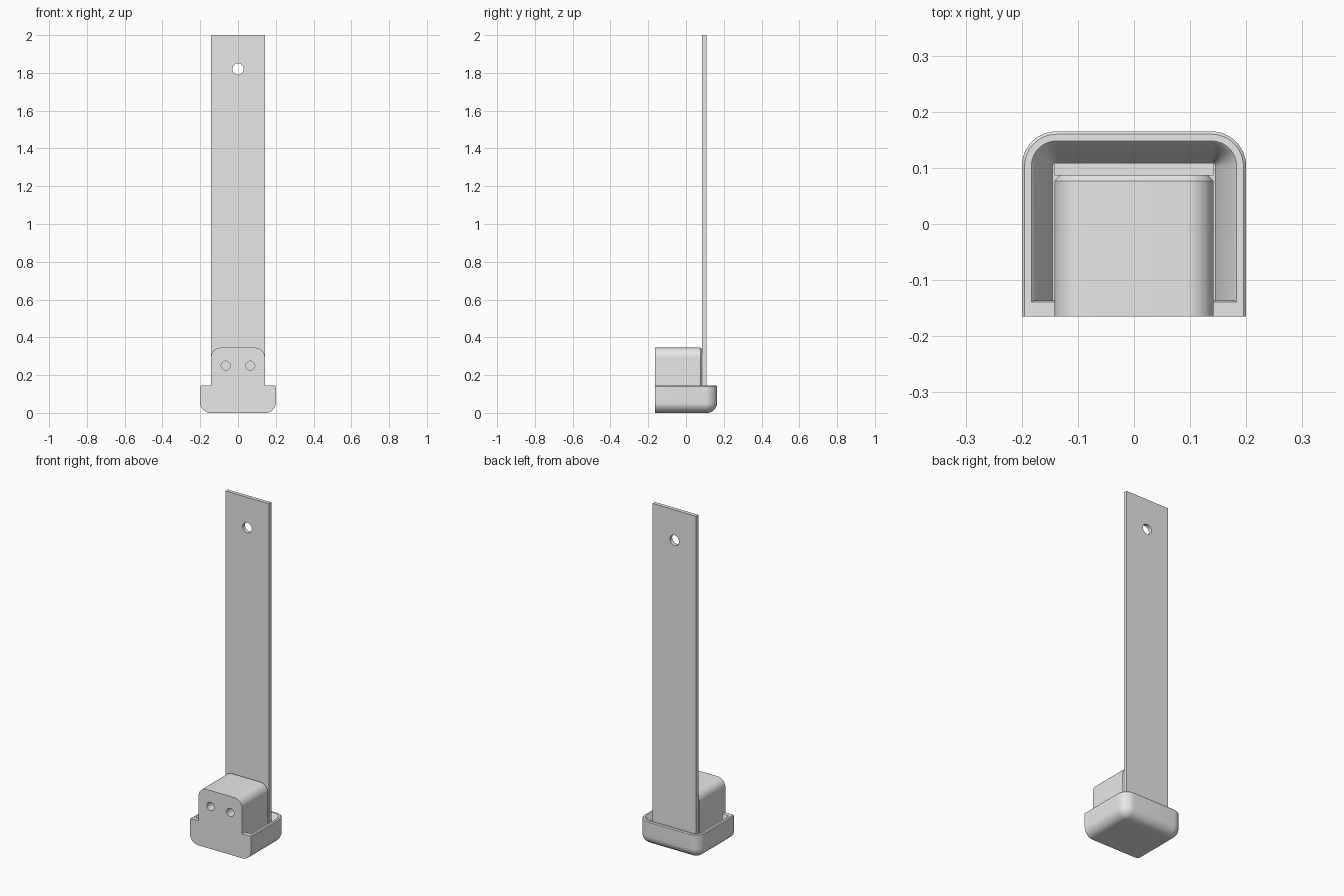
import bpy, bmesh, math

if "Cube" in bpy.data.objects:
    bpy.data.objects.remove(bpy.data.objects["Cube"])

grey = bpy.data.materials.new("plain grey")
grey.diffuse_color = (0.8, 0.8, 0.8, 1)
grey.use_nodes = True
grey.node_tree.nodes["Principled BSDF"].inputs["Base Color"].default_value = grey.diffuse_color


def loft(name, rings):
    """Closed solid skinned through rings of equal point count."""
    bm = bmesh.new()
    loops = [[bm.verts.new(p) for p in ring] for ring in rings]
    n = len(loops[0])
    for a, b in zip(loops, loops[1:]):
        for i in range(n):
            j = (i + 1) % n
            bm.faces.new((a[i], a[j], b[j], b[i]))
    bm.faces.new(loops[0][::-1])
    bm.faces.new(loops[-1])
    bmesh.ops.recalc_face_normals(bm, faces=bm.faces)
    mesh = bpy.data.meshes.new(name)
    bm.to_mesh(mesh)
    bm.free()
    obj = bpy.data.objects.new(name, mesh)
    mesh.materials.append(grey)
    bpy.context.collection.objects.link(obj)
    return obj


def arch(half, end, radius, inset, base, steps=12):
    """Flat-based outline with two rounded far corners, as 2D points."""
    pts = [(half - inset, base)]
    for start, side in ((0, 1), (90, -1)):
        for i in range(steps + 1):
            a = math.radians(start + 90 * i / steps)
            pts.append((side * (half - radius) + (radius - inset) * math.cos(a),
                        end - radius + (radius - inset) * math.sin(a)))
    pts.append((-half + inset, base))
    return pts


def boolean(target, tool, operation):
    mod = target.modifiers.new("join", 'BOOLEAN')
    mod.operation = operation
    mod.solver = 'EXACT'
    mod.object = tool
    bpy.context.view_layer.objects.active = target
    bpy.ops.object.modifier_apply(modifier=mod.name)
    bpy.data.objects.remove(tool)


def drill(target, x, z, radius, y0, y1):
    circle = [(x + radius * math.cos(math.tau * i / 32),
               z + radius * math.sin(math.tau * i / 32)) for i in range(32)]
    tool = loft("drill", [[(px, y, pz) for px, pz in circle] for y in (y0, y1)])
    boolean(target, tool, 'DIFFERENCE')


FRONT = -0.165

# Tray: rounded underside, lipped rim, tapering cavity
R = 0.055
levels = []
for i in range(11):
    a = math.radians(90 * i / 10)
    levels.append((R * (1 - math.sin(a)), R * (1 - math.cos(a)), FRONT))
levels += [(0, 0.140, FRONT), (0.005, 0.145, FRONT),
           (0.017, 0.145, -0.139), (0.023, 0.139, -0.136),
           (0.055, 0.035, -0.136)]
base = loft("base_tray", [[(x, y, z) for x, y in arch(0.2, 0.165, 0.062, inset, f)]
                          for inset, z, f in levels])

# Block: round-shouldered, chamfered along its rear edge
block = loft("block", [[(x, y, z) for x, z in arch(0.142, 0.345, 0.05, inset, 0.02)]
                       for y, inset in ((FRONT, 0), (0.077, 0), (0.087, 0.01))])
boolean(base, block, 'UNION')

# Two blind screw holes in the front of the block
for x in (-0.065, 0.065):
    drill(base, x, 0.25, 0.024, FRONT - 0.05, FRONT + 0.1)

# Tall flat strap with hanging hole
strap = loft("strap", [[(-0.142, 0.086, z), (0.142, 0.086, z),
                        (0.142, 0.108, z), (-0.142, 0.108, z)] for z in (0.025, 2.0)])
drill(strap, 0, 1.82, 0.03, 0, 0.2)

bpy.ops.object.select_all(action='DESELECT')
for obj in (base, strap):
    obj.select_set(True)
bpy.context.view_layer.objects.active = base
bpy.ops.object.shade_smooth_by_angle(angle=math.radians(30))
